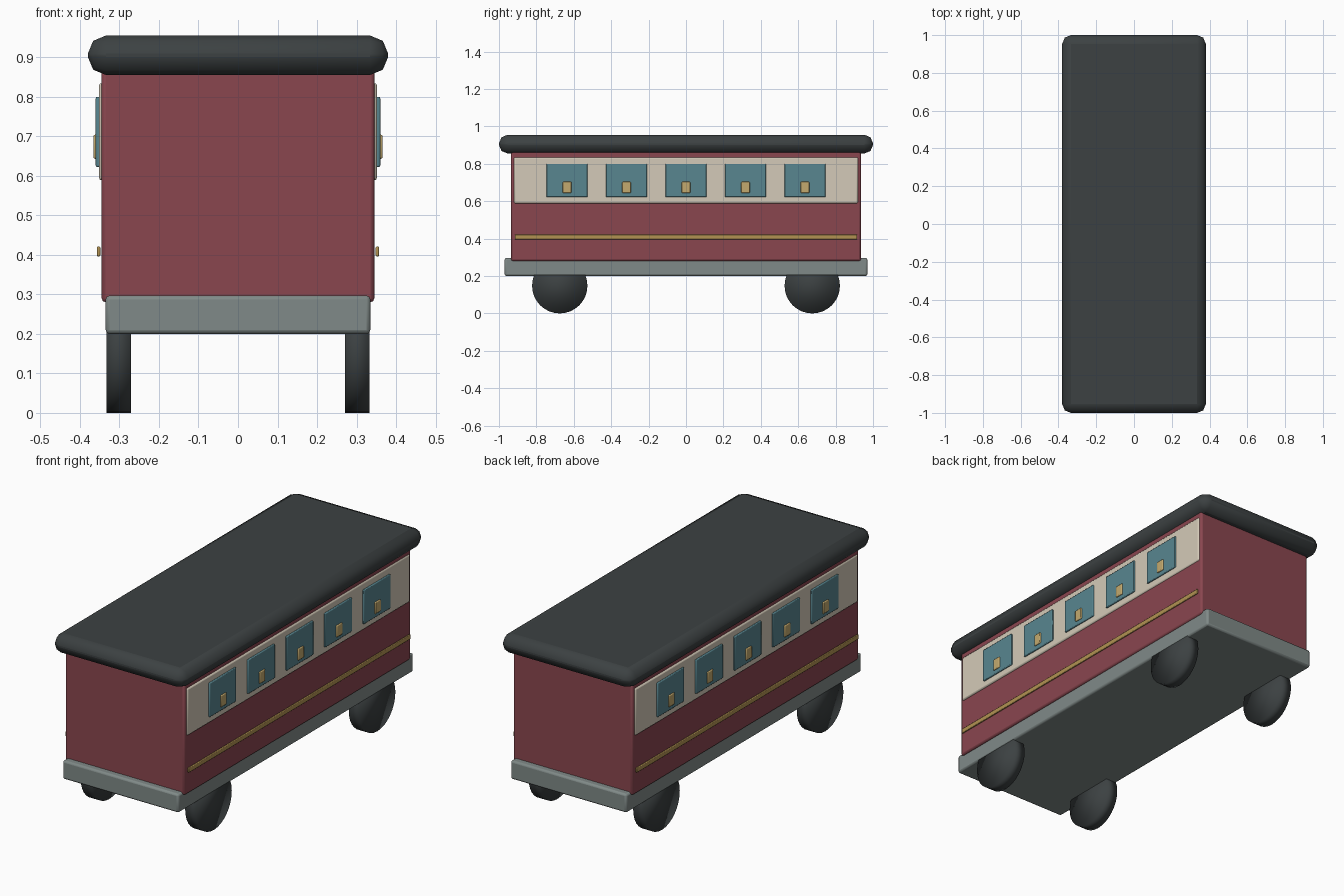
import bpy
import math

if "Cube" in bpy.data.objects:
    bpy.data.objects.remove(bpy.data.objects["Cube"])


def material(name, srgb):
    """Flat colour from sRGB 0-255 values."""
    lin = [((c / 255 + 0.055) / 1.055) ** 2.4 for c in srgb]
    mat = bpy.data.materials.new(name)
    mat.diffuse_color = (*lin, 1)
    mat.use_nodes = True
    mat.node_tree.nodes["Principled BSDF"].inputs["Base Color"].default_value = mat.diffuse_color
    return mat


RED = material("maroon", (138, 70, 79))
CREAM = material("cream", (212, 202, 184))
GLASS = material("window teal", (88, 134, 144))
BRASS = material("brass", (178, 146, 82))
LAMP = material("pale gold", (196, 170, 110))
GREY = material("frame grey", (128, 138, 136))
DARK = material("charcoal", (60, 65, 66))


def box(name, low, high, mat, bevel, segments=2):
    """Rounded box between two corners."""
    bpy.ops.mesh.primitive_cube_add(
        size=1, location=[(a + b) / 2 for a, b in zip(low, high)])
    ob = bpy.context.object
    ob.name = name
    ob.scale = [b - a for a, b in zip(low, high)]
    bpy.ops.object.transform_apply(location=False, rotation=False, scale=True)
    ob.data.materials.append(mat)
    mod = ob.modifiers.new("rounding", 'BEVEL')
    mod.width = bevel
    mod.segments = segments
    bpy.ops.object.shade_smooth_by_angle(angle=math.radians(30))
    return ob


def side_plate(name, side, inner, outer, y, half, z0, z1, mat, bevel):
    """Box on one long side, between two distances from the centre plane."""
    xs = sorted((side * inner, side * outer))
    return box(name, (xs[0], y - half, z0), (xs[1], y + half, z1), mat, bevel)


# Main shell
box("chassis", (-0.335, -0.97, 0.2), (0.335, 0.97, 0.297), GREY, 0.01)
box("body", (-0.345, -0.935, 0.28), (0.345, 0.935, 0.87), RED, 0.01)
box("roof", (-0.38, -1, 0.855), (0.38, 1, 0.955), DARK, 0.046)

for side, label in ((-1, "left"), (1, "right")):
    # Cream band and brass trim line
    side_plate(label + "_band", side, 0.33, 0.352, 0, 0.92, 0.588, 0.835, CREAM, 0.008)
    side_plate(label + "_trim", side, 0.3485, 0.357, 0, 0.915, 0.396, 0.421, BRASS, 0.003)

    # Windows, each with a small lamp
    for i in range(5):
        y = (i - 2) * 0.318
        side_plate(f"{label}_window_{i}", side, 0.346, 0.36, y, 0.11, 0.622, 0.8, GLASS, 0.004)
        side_plate(f"{label}_lamp_{i}", side, 0.355, 0.366, y, 0.023, 0.643, 0.704, LAMP, 0.004)

    # Wheels, softly shaded over the whole disc
    for y, end in ((-0.675, "front"), (0.675, "back")):
        bpy.ops.mesh.primitive_cylinder_add(
            vertices=32, radius=0.148, depth=0.062,
            location=(side * 0.302, y, 0.148), rotation=(0, math.pi / 2, 0))
        wheel = bpy.context.object
        wheel.name = f"{end}_{label}_wheel"
        wheel.data.materials.append(DARK)
        bpy.ops.object.shade_smooth()
